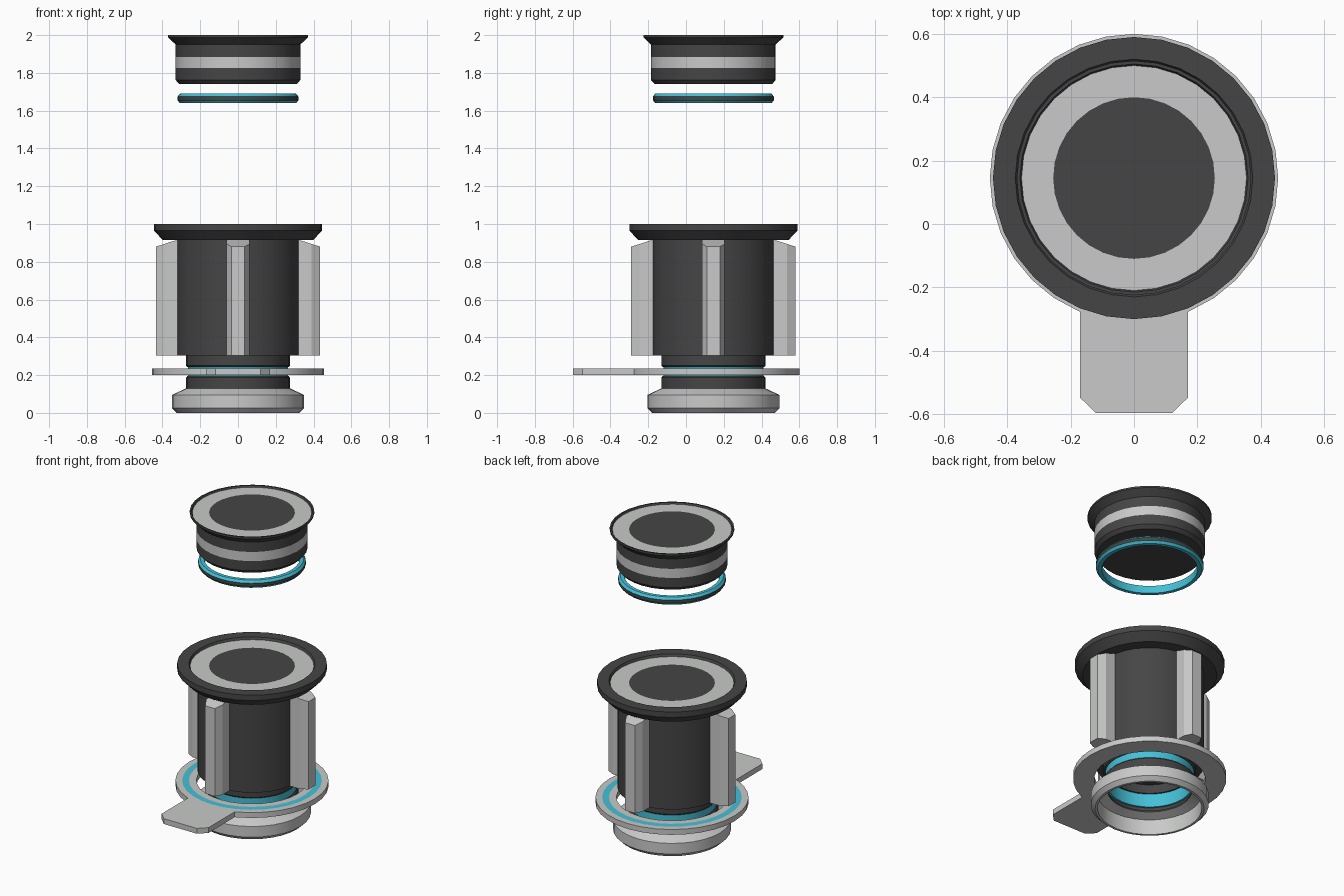
import bpy, bmesh, math

if "Cube" in bpy.data.objects:
    bpy.data.objects.remove(bpy.data.objects["Cube"])

CY = 0.145          # all round parts share this axis (x = 0, y = CY)
SEG = 32


def material(name, rgb):
    m = bpy.data.materials.new(name)
    m.diffuse_color = (*rgb, 1)
    m.use_nodes = True
    m.node_tree.nodes["Principled BSDF"].inputs["Base Color"].default_value = m.diffuse_color
    return m


DARK = material("dark grey", (0.06, 0.06, 0.06))
LIGHT = material("light grey", (0.58, 0.59, 0.58))
CYAN = material("cyan", (0.06, 0.53, 0.68))
MATS = [DARK, LIGHT, CYAN]
D, L, C = 0, 1, 2


def finish(name, bm, smooth=True):
    bmesh.ops.remove_doubles(bm, verts=bm.verts, dist=1e-5)
    bmesh.ops.recalc_face_normals(bm, faces=bm.faces)
    me = bpy.data.meshes.new(name)
    bm.to_mesh(me)
    bm.free()
    for m in MATS:
        me.materials.append(m)
    ob = bpy.data.objects.new(name, me)
    bpy.context.collection.objects.link(ob)
    if smooth:
        bpy.context.view_layer.objects.active = ob
        ob.select_set(True)
        bpy.ops.object.shade_smooth_by_angle(angle=math.radians(25))
        ob.select_set(False)
    return ob


def lathe(name, profile, closed=False):
    """profile: (radius, z, colour of the band that starts here)"""
    bm = bmesh.new()
    rings = []
    for r, z, _ in profile:
        if r == 0:
            rings.append([bm.verts.new((0, CY, z))] * SEG)
        else:
            rings.append([bm.verts.new((r * math.cos(a), CY + r * math.sin(a), z))
                          for a in (2 * math.pi * i / SEG for i in range(SEG))])
    n = len(profile)
    for k in range(n if closed else n - 1):
        a, b = rings[k], rings[(k + 1) % n]
        for i in range(SEG):
            j = (i + 1) % SEG
            f = bm.faces.new(list(dict.fromkeys((a[i], a[j], b[j], b[i]))))
            f.material_index = profile[k][2]
    return finish(name, bm)


def prism(name, pts, z0, z1, colour):
    bm = bmesh.new()
    f = bm.faces.new([bm.verts.new((x, y, z0)) for x, y in pts])
    ext = bmesh.ops.extrude_face_region(bm, geom=[f])["geom"]
    for v in ext:
        if isinstance(v, bmesh.types.BMVert):
            v.co.z = z1
    for f in bm.faces:
        f.material_index = colour
    return finish(name, bm, False)


# Upper plug with pale band and inset top
lathe("upper_plug", [
    (0, 1.74, D), (0.31, 1.74, D), (0.33, 1.762, D), (0.33, 1.825, L),
    (0.33, 1.885, D), (0.33, 1.95, D), (0.37, 1.988, D), (0.37, 2.0, D),
    (0.36, 2.0, D), (0.355, 1.99, L), (0.255, 1.99, D), (0, 1.99, D)])

# Floating seal ring below the plug
lathe("seal_ring", [
    (0.285, 1.64, C), (0.308, 1.64, C), (0.32, 1.655, D), (0.32, 1.675, C),
    (0.308, 1.69, C), (0.285, 1.69, C)], closed=True)

# Main barrel with flared rim, inset top and stepped neck
lathe("barrel", [
    (0, 0.30, D), (0.24, 0.30, D), (0.24, 0.242, D), (0.268, 0.242, D),
    (0.275, 0.25, D), (0.275, 0.305, D), (0.325, 0.305, D), (0.325, 0.915, D),
    (0.398, 0.915, D), (0.445, 0.965, D), (0.445, 1.0, D), (0.375, 1.0, D),
    (0.368, 0.985, L), (0.255, 0.985, D), (0, 0.985, D)])

# Four bevelled ribs around the barrel
for k in range(4):
    bm = bmesh.new()
    section = [(0.31, -0.06), (0.39, -0.06), (0.435, -0.035),
               (0.435, 0.035), (0.39, 0.06), (0.31, 0.06)]
    ca, sa = math.cos(k * math.pi / 2), math.sin(k * math.pi / 2)

    def put(r, t, z):
        return bm.verts.new((r * ca - t * sa, CY + r * sa + t * ca, z))
    low = [put(r, t, 0.305) for r, t in section]
    top = [put(r, t, 0.92 - (r - 0.31) * 0.32) for r, t in section]
    faces = [bm.faces.new(low), bm.faces.new(top)]
    for i in range(6):
        j = (i + 1) % 6
        faces.append(bm.faces.new((low[i], low[j], top[j], top[i])))
    for f in faces:
        f.material_index = L
    finish("barrel_rib_%d" % (k + 1), bm, False)

# Thin cyan sleeve joining the neck and collar
lathe("inner_sleeve", [(0.25, 0.155, C), (0.265, 0.155, C),
                       (0.265, 0.245, C), (0.25, 0.245, C)], closed=True)

# Lower neck collar
lathe("neck_collar", [(0.262, 0.13, D), (0.275, 0.13, D), (0.275, 0.187, D),
                      (0.268, 0.195, D), (0.262, 0.195, D)], closed=True)

# Hollow base ring
lathe("base_ring", [
    (0.31, 0.0, L), (0.325, 0.0, L), (0.35, 0.025, L), (0.35, 0.095, L),
    (0.275, 0.13, L), (0.25, 0.13, D), (0.25, 0.12, L), (0.31, 0.10, L)], closed=True)

# Flat washer with a cyan stripe on top
lathe("washer", [
    (0.33, 0.2, L), (0.455, 0.2, L), (0.455, 0.235, L), (0.415, 0.235, C),
    (0.375, 0.235, L), (0.33, 0.235, L)], closed=True)

# Pull tab at the front of the washer
prism("pull_tab", [(-0.17, -0.25), (-0.17, -0.548), (-0.12, -0.597), (0.12, -0.597),
                   (0.17, -0.548), (0.17, -0.25), (0, -0.29)], 0.2, 0.235, L)
